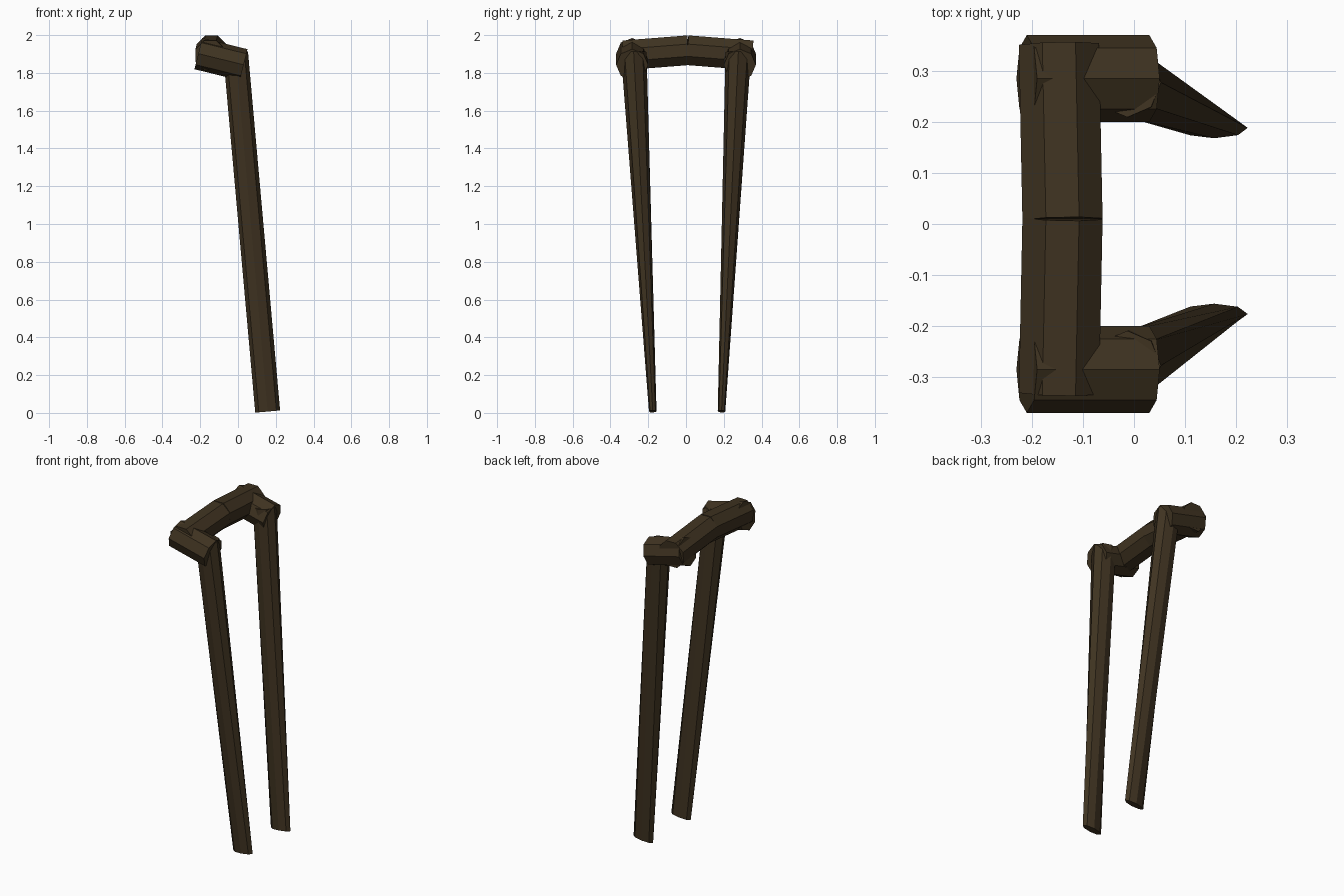
import bpy, bmesh, math
from mathutils import Vector

if "Cube" in bpy.data.objects:
    bpy.data.objects.remove(bpy.data.objects["Cube"])

wood = bpy.data.materials.new("dark_wood")
wood.diffuse_color = (0.05, 0.033, 0.015, 1)
wood.use_nodes = True
wood.node_tree.nodes["Principled BSDF"].inputs["Base Color"].default_value = wood.diffuse_color


def beam(name, a, b, size_a, size_b, hint, phase=0.0):
    """Eight-sided tapered beam from a to b; sizes are radii along hint and across it."""
    a, b = Vector(a), Vector(b)
    axis = (b - a).normalized()
    u = Vector(hint)
    u = (u - axis * u.dot(axis)).normalized()
    v = axis.cross(u)
    bm = bmesh.new()
    rings = []
    for p, (ru, rv) in ((a, size_a), (b, size_b)):
        angles = [phase + i * math.pi / 4 for i in range(8)]
        rings.append([bm.verts.new(p + u * ru * math.cos(t) + v * rv * math.sin(t))
                      for t in angles])
    for i in range(8):
        j = (i + 1) % 8
        bm.faces.new((rings[0][i], rings[0][j], rings[1][j], rings[1][i]))
    bm.faces.new(rings[0][::-1])
    bm.faces.new(rings[1])
    bmesh.ops.recalc_face_normals(bm, faces=bm.faces)
    mesh = bpy.data.meshes.new(name)
    bm.to_mesh(mesh)
    bm.free()
    mesh.materials.append(wood)
    obj = bpy.data.objects.new(name, mesh)
    bpy.context.collection.objects.link(obj)
    return obj


R = 0.085
for s, side in ((1, "right"), (-1, "left")):
    # half of the bent crossbar, flat side up
    beam("crossbar_" + side, (-0.14, 0.01 - s * 0.003, 1.92),
         (-0.147, 0.01 + s * 0.34, 1.893), (R, R), (R, R), (0, 0, 1), math.pi / 8)
    # short arm, tilted down towards the leg
    beam("arm_" + side, (-0.21, s * 0.285, 1.902), (0.03, s * 0.285, 1.843),
         (R, R), (R, R), (0, 0, 1))
    # long leg, flattening towards the foot
    beam("leg_" + side, (0.157, 0.006 + s * 0.182, 0.008), (-0.013, s * 0.277, 1.908),
         (0.066, 0.02), (0.066, 0.068), (1, 0, 0))
